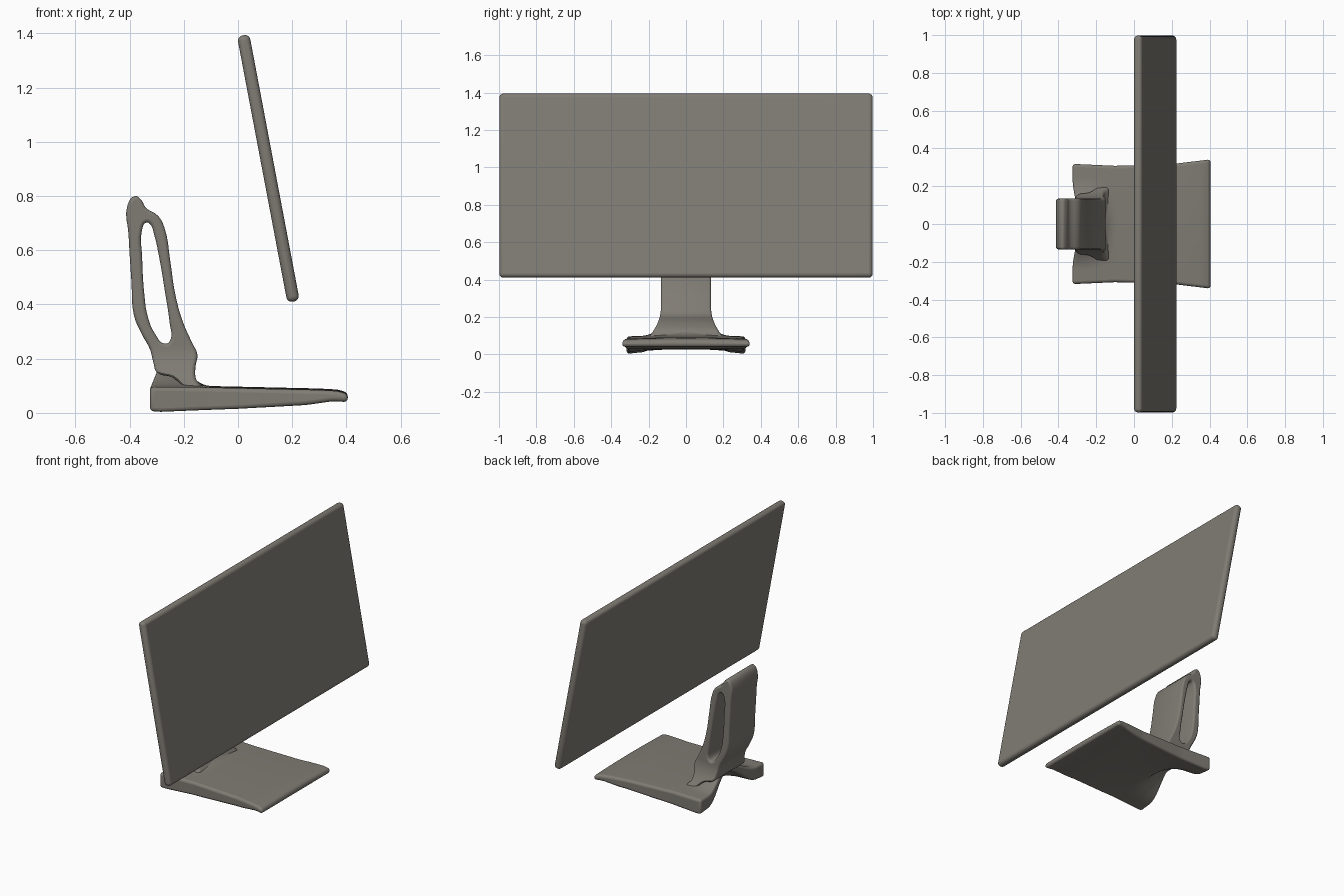
import bpy, bmesh, math

if "Cube" in bpy.data.objects:
    bpy.data.objects.remove(bpy.data.objects["Cube"])

grey = bpy.data.materials.new("warm_grey")
grey.use_nodes = True
colour = (0.215, 0.2, 0.175, 1)
grey.diffuse_color = colour
grey.node_tree.nodes["Principled BSDF"].inputs["Base Color"].default_value = colour


def interp(points, x):
    """Piecewise linear lookup."""
    if x <= points[0][0]:
        return points[0][1]
    for (x0, v0), (x1, v1) in zip(points, points[1:]):
        if x <= x1:
            return v0 + (v1 - v0) * (x - x0) / (x1 - x0)
    return points[-1][1]


def smooth(t):
    t = max(0, min(1, t))
    return t * t * (3 - 2 * t)


def finish(obj, bevel=0):
    if not obj.data.materials:
        obj.data.materials.append(grey)
    bpy.ops.object.select_all(action='DESELECT')
    obj.select_set(True)
    bpy.context.view_layer.objects.active = obj
    if bevel:
        mod = obj.modifiers.new("rounded_edges", 'BEVEL')
        mod.width = bevel
        mod.segments = 4
        mod.limit_method = 'ANGLE'
        mod.angle_limit = math.radians(45)
    bpy.ops.object.shade_smooth_by_angle(angle=math.radians(40))


def add_mesh(name, bm):
    bmesh.ops.recalc_face_normals(bm, faces=bm.faces[:])
    mesh = bpy.data.meshes.new(name)
    bm.to_mesh(mesh)
    bm.free()
    obj = bpy.data.objects.new(name, mesh)
    bpy.context.collection.objects.link(obj)
    return obj


# Screen panel: thin rounded slab leaning back
bm = bmesh.new()
bmesh.ops.create_cube(bm, size=1)
bmesh.ops.scale(bm, vec=(0.046, 1.995, 1.0), verts=bm.verts)
screen = add_mesh("screen_panel", bm)
screen.location = (0.112, 0, 0.902)
screen.rotation_euler.y = math.radians(-10.7)
finish(screen, 0.02)

# Base plate: flared wedge, hollowed under the stand at the back
TOP = [(-0.32, 0.102), (-0.14, 0.1), (0.3, 0.09), (0.37, 0.086), (0.405, 0.075)]
BOTTOM = [(-0.32, 0.005), (-0.29, 0.002), (0, 0.014), (0.25, 0.029), (0.35, 0.043), (0.405, 0.04)]
HALF = [(-0.32, 0.318), (-0.1, 0.308), (0.2, 0.317), (0.405, 0.342)]
NX, NY = 36, 40
bm = bmesh.new()
upper, lower = [], []
for i in range(NX + 1):
    x = -0.325 + 0.73 * i / NX
    rows = [], []
    for j in range(NY + 1):
        v = 2 * j / NY - 1
        y = v * interp(HALF, x)
        scoop = smooth(1 - abs(y) / 0.24) * smooth((-0.1 - x) / 0.2)
        arch = 0.02 * (1 - v * v) * smooth((0.3 - x) / 0.5)
        px = x + 0.035 * scoop
        rows[0].append(bm.verts.new((px, y, interp(TOP, x) - 0.006 * v * v + 0.085 * scoop)))
        rows[1].append(bm.verts.new((px, y, interp(BOTTOM, x) + arch + 0.12 * scoop)))
    upper.append(rows[0])
    lower.append(rows[1])
for i in range(NX):
    for j in range(NY):
        for g in (upper, lower):
            bm.faces.new((g[i][j], g[i + 1][j], g[i + 1][j + 1], g[i][j + 1]))
    for j in (0, NY):
        bm.faces.new((upper[i][j], upper[i + 1][j], lower[i + 1][j], lower[i][j]))
for i in (0, NX):
    for j in range(NY):
        bm.faces.new((upper[i][j], upper[i][j + 1], lower[i][j + 1], lower[i][j]))
finish(add_mesh("base_plate", bm), 0.016)

# Stand: looped upright profile with a long slot, given width and soft edges
OUTER = [(-0.38, 0.8), (-0.408, 0.765), (-0.404, 0.66), (-0.393, 0.48), (-0.384, 0.36),
         (-0.355, 0.29), (-0.325, 0.235), (-0.312, 0.185), (-0.3, 0.15), (-0.24, 0.13),
         (-0.18, 0.085), (-0.135, 0.09), (-0.155, 0.125), (-0.157, 0.17), (-0.15, 0.215),
         (-0.17, 0.26), (-0.205, 0.34), (-0.232, 0.44), (-0.25, 0.56), (-0.272, 0.685),
         (-0.295, 0.727), (-0.34, 0.757), (-0.358, 0.787)]
SLOT = [(-0.338, 0.703), (-0.355, 0.67), (-0.354, 0.58), (-0.345, 0.43), (-0.333, 0.355),
        (-0.308, 0.295), (-0.268, 0.255), (-0.249, 0.27), (-0.252, 0.33), (-0.27, 0.45),
        (-0.29, 0.57), (-0.31, 0.66), (-0.323, 0.695)]
EDGE = 0.012
curve = bpy.data.curves.new("stand", 'CURVE')
curve.dimensions = '2D'
curve.fill_mode = 'BOTH'
curve.resolution_u = 4
curve.bevel_depth = EDGE
curve.bevel_resolution = 2
curve.offset = -EDGE
curve.extrude = 0.134 - EDGE
for outline in (OUTER, SLOT):
    spline = curve.splines.new('BEZIER')
    spline.bezier_points.add(len(outline) - 1)
    spline.use_cyclic_u = True
    for point, (x, z) in zip(spline.bezier_points, outline):
        point.co = (x, z, 0)
        point.handle_left_type = point.handle_right_type = 'AUTO'
stand = bpy.data.objects.new("stand", curve)
bpy.context.collection.objects.link(stand)
stand.rotation_euler.x = math.radians(90)
bpy.ops.object.select_all(action='DESELECT')
stand.select_set(True)
bpy.context.view_layer.objects.active = stand
bpy.ops.object.convert(target='MESH')
stand = bpy.context.view_layer.objects.active

# Flare the stand outwards where it meets the base
for vert in stand.data.vertices:
    vert.co.z *= 1 + 0.5 * max(0, (0.25 - vert.co.y) / 0.16) ** 2
finish(stand)
